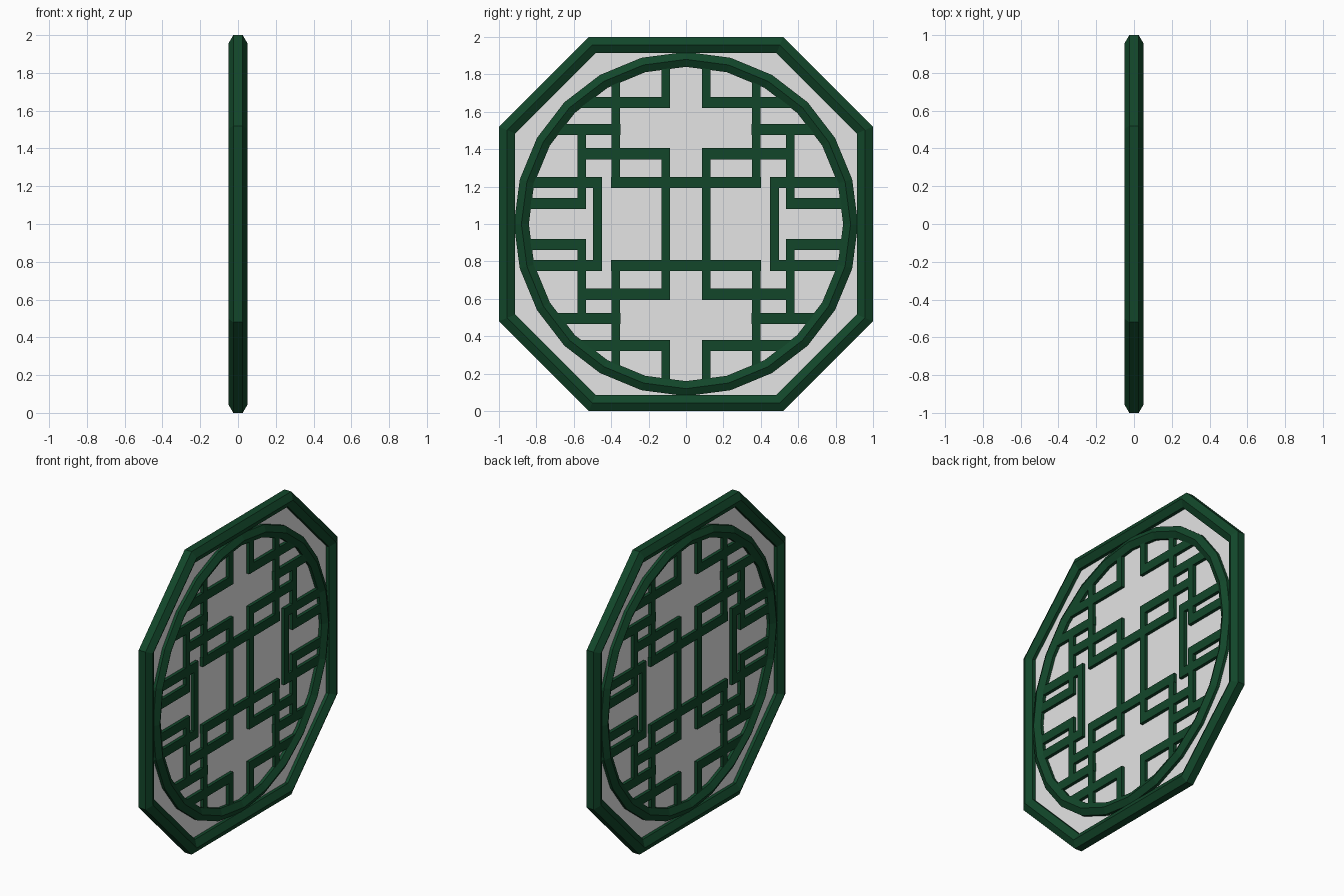
import bpy, bmesh, math
from mathutils import Matrix, Vector

cube = bpy.data.objects.get("Cube")
if cube:
    bpy.data.objects.remove(cube, do_unlink=True)


def material(name, rgb):
    m = bpy.data.materials.new(name)
    m.use_nodes = True
    m.diffuse_color = (*rgb, 1)
    m.node_tree.nodes["Principled BSDF"].inputs["Base Color"].default_value = (*rgb, 1)
    return m


GREEN = material("dark green paint", (0.006, 0.062, 0.023))
GREY = material("pale pane", (0.78, 0.78, 0.78))


def finish(bm, name, mat):
    bmesh.ops.recalc_face_normals(bm, faces=bm.faces)
    mesh = bpy.data.meshes.new(name)
    bm.to_mesh(mesh)
    bm.free()
    mesh.materials.append(mat)
    obj = bpy.data.objects.new(name, mesh)
    obj.location.z = 1
    bpy.context.collection.objects.link(obj)


def octagon(inset):
    """Chamfered square outline in the YZ plane, moved inward by inset."""
    a = 1 - inset
    c = 0.52 - inset * math.tan(math.pi / 8)
    return [(c, a), (-c, a), (-a, c), (-a, -c), (-c, -a), (c, -a), (a, -c), (a, c)]


def circle(inset, radius=0.92, sides=24):
    r = radius - inset
    turns = [math.tau * i / sides for i in range(sides)]
    return [(r * math.sin(t), r * math.cos(t)) for t in turns]


def hex_moulding(name, outline, radius):
    """Closed moulding with a hexagonal section, ridges facing +x and -x."""
    bm = bmesh.new()
    loops = []
    for k in range(6):
        t = math.radians(60 * k)
        inset = radius * (math.cos(math.pi / 6) - math.sin(t))
        x = radius * math.cos(t)
        loops.append([bm.verts.new((x, y, z)) for y, z in outline(inset)])
    n = len(loops[0])
    for k in range(6):
        a, b = loops[k], loops[(k + 1) % 6]
        for i in range(n):
            j = (i + 1) % n
            bm.faces.new((a[i], a[j], b[j], b[i]))
    finish(bm, name, GREEN)


# Outer frame and round inner ring
hex_moulding("octagonal_frame", octagon, 0.05)
hex_moulding("round_ring", circle, 0.046)

# Thin pane filling the frame
bm = bmesh.new()
face = bm.faces.new([bm.verts.new((-0.004, y, z)) for y, z in octagon(0.04)])
ext = bmesh.ops.extrude_face_region(bm, geom=[face])["geom"]
bmesh.ops.translate(bm, vec=(0.008, 0, 0),
                    verts=[v for v in ext if isinstance(v, bmesh.types.BMVert)])
finish(bm, "pane", GREY)

# Lattice bars of one quadrant: (centre line, start, end); None runs to the ring
DEPTH, TALL, WIDE = 0.05, 0.06, 0.046
HORIZONTAL = [
    (0.65, 0.085, None), (0.505, 0.35, None), (0.375, 0.085, 0.58),
    (0.222, 0, 0.40), (0.222, 0.45, None), (0.11, 0.535, None),
]
VERTICAL = [
    (0.108, 0.62, None), (0.108, 0, 0.40), (0.375, 0.195, None),
    (0.473, 0, 0.25), (0.557, 0.082, 0.505),
]


def reach(c):
    return math.sqrt(0.875 ** 2 - (c + 0.02) ** 2)


def bar(bm, y0, y1, z0, z1):
    mat = Matrix.Translation(Vector((0, (y0 + y1) / 2, (z0 + z1) / 2)))
    size = Matrix.Diagonal((DEPTH, y1 - y0, z1 - z0, 1))
    bmesh.ops.create_cube(bm, size=1, matrix=mat @ size)


def spans(c, start, end):
    """Mirror a bar; bars starting on the axis become one full-length bar."""
    end = end or reach(c)
    lengths = [(start, end), (-end, -start)] if start else [(-end, end)]
    return [(s * c, a, b) for s in (1, -1) for a, b in lengths]


bm = bmesh.new()
for row in HORIZONTAL:
    for c, a, b in spans(*row):
        bar(bm, a, b, c - TALL / 2, c + TALL / 2)
finish(bm, "horizontal_lattice_bars", GREEN)

bm = bmesh.new()
for row in VERTICAL:
    for c, a, b in spans(*row):
        bar(bm, c - WIDE / 2, c + WIDE / 2, a, b)
finish(bm, "vertical_lattice_bars", GREEN)
